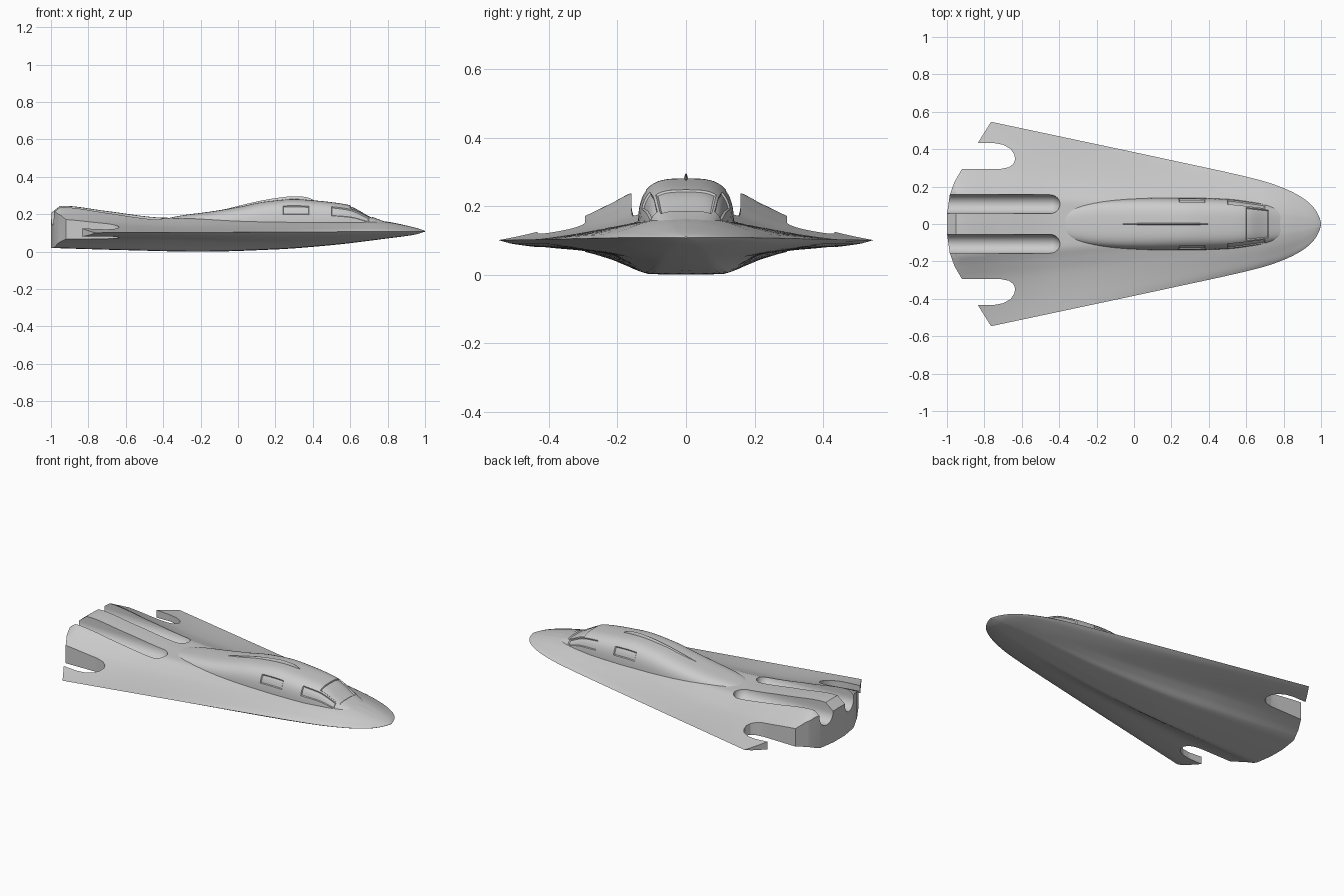
import bpy, bmesh, math
from mathutils import Matrix

if "Cube" in bpy.data.objects:
    bpy.data.objects.remove(bpy.data.objects["Cube"])


def smooth_curve(pts):
    """Monotone cubic through (position, value) points."""
    d = [(b[1] - a[1]) / (b[0] - a[0]) for a, b in zip(pts, pts[1:])]
    m = [d[0]] + [0 if a * b <= 0 else 2 * a * b / (a + b) for a, b in zip(d, d[1:])] + [d[-1]]

    def f(x):
        x = min(max(x, pts[0][0]), pts[-1][0])
        i = next(k for k in range(len(d)) if x <= pts[k + 1][0])
        h = pts[i + 1][0] - pts[i][0]
        t = (x - pts[i][0]) / h
        return (pts[i][1] * (2 * t**3 - 3 * t**2 + 1) + pts[i + 1][1] * (3 * t**2 - 2 * t**3)
                + h * m[i] * (t**3 - 2 * t**2 + t) + h * m[i + 1] * (t**3 - t**2))
    return f


def loft(bm, rings, closed):
    """Skin rings of points; returns the grid of side faces."""
    vs = [[bm.verts.new(p) for p in r] for r in rings]
    n = len(vs[0])
    grid = [[bm.faces.new((a[j], a[(j + 1) % n], b[(j + 1) % n], b[j]))
             for j in range(n if closed else n - 1)] for a, b in zip(vs, vs[1:])]
    if closed:
        bm.faces.new(vs[0])
        bm.faces.new(vs[-1])
    bmesh.ops.recalc_face_normals(bm, faces=bm.faces[:])
    return grid


def make(name, bm):
    me = bpy.data.meshes.new(name)
    bm.to_mesh(me)
    bm.free()
    ob = bpy.data.objects.new(name, me)
    bpy.context.collection.objects.link(ob)
    return ob


def activate(ob):
    bpy.ops.object.select_all(action='DESELECT')
    ob.select_set(True)
    bpy.context.view_layer.objects.active = ob


def cut(ob, cutter):
    mod = ob.modifiers.new("cut", 'BOOLEAN')
    mod.operation, mod.solver, mod.object = 'DIFFERENCE', 'EXACT', cutter
    activate(ob)
    bpy.ops.object.modifier_apply(modifier=mod.name)
    bpy.data.objects.remove(cutter)


def shade(ob, angle):
    activate(ob)
    bpy.ops.object.shade_smooth_by_angle(angle=math.radians(angle))


# Hull: outline, spine and keel along the length
width = smooth_curve([(-1.06, .609), (-.4, .469), (.2, .341), (.6, .253), (.7, .227), (.8, .192),
                      (.88, .153), (.94, .11), (.975, .068), (.993, .03), (1, .004)])
spine = smooth_curve([(-1.06, .18), (-1, .205), (-.945, .246), (-.7, .217), (-.4, .182), (0, .176),
                      (.4, .174), (.7, .17), (.8, .16), (.9, .14), (.97, .122), (1, .111)])
keel = smooth_curve([(-1.06, .022), (-1, .02), (-.6, .008), (-.2, 0), (.2, .012), (.5, .035),
                     (.8, .071), (.95, .092), (1, .107)])
edge = smooth_curve([(-1.06, .1), (0, .104), (1, .109)])
ts = [0, .25, .38, .54, .75, .93, 1]
top_rear, top_nose, low_rear, low_nose = [smooth_curve(list(zip(ts, v))) for v in (
    [1, .97, .73, .44, .2, .05, 0], [1, .95, .87, .72, .44, .17, 0],
    [1, .98, .66, .37, .25, .11, 0], [1, .96, .87, .72, .46, .18, 0])]

N = 28
rings = []
xs = [-1.06 + 1.9 * i / 70 for i in range(70)] + [.84 + .16 * math.sin(i * math.pi / 48) for i in range(25)]
for x in xs:
    w, e = width(x), edge(x)
    k = min(max((x + .3) / 1.0, 0), 1)
    ring = []
    for i in range(4 * N):
        side = (i // N) % 4
        u = (i % N) / N
        t = [1 - u, -u, u - 1, u][side]
        a = abs(t)
        if side < 2:
            z = e + (spine(x) - e) * ((1 - k) * top_rear(a) + k * top_nose(a))
        else:
            z = e - (e - keel(x)) * ((1 - k) * low_rear(a) + k * low_nose(a))
        ring.append((x, t * w, z))
    rings.append(ring)
bm = bmesh.new()
loft(bm, rings, True)
hull = make("hull", bm)

# Tail outline with swept wing tips and rounded notches
half = [(-.70, .65), (-.765, .545), (-.835, .433), (-.75, .433), (-.70, .424), (-.66, .402), (-.64, .372),
        (-.635, .345), (-.645, .32), (-.67, .303), (-.71, .295), (-.92, .294), (-.96, .225), (-.985, .155), (-1, .05)]
outline = half + [(x, -y) for x, y in reversed(half)] + [(-1.3, -.65), (-1.3, .65)]
bm = bmesh.new()
face = bm.faces.new([bm.verts.new((x, y, -.2)) for x, y in outline])
ext = bmesh.ops.extrude_face_region(bm, geom=[face])
bmesh.ops.translate(bm, vec=(0, 0, .7), verts=[v for v in ext['geom'] if isinstance(v, bmesh.types.BMVert)])
bmesh.ops.recalc_face_normals(bm, faces=bm.faces[:])
cut(hull, make("tail_cutter", bm))

# Two round-ended channels in the rear deck
for s in (1, -1):
    bm = bmesh.new()
    M = 28
    prof = [(-1.3, 1)] + [(-.45 + .055 * math.sin(i * math.pi / 20), math.cos(i * math.pi / 20)) for i in range(10)]
    rings = []
    for x, r in prof:
        ring = []
        for j in range(M):
            a = 2 * math.pi * j / M
            c, q = math.cos(a), math.sin(a)
            z = .195 + (.2 if q > .01 else 0) + .06 * r * q - .02 * (x + .7)
            ring.append((x, s * .107 + .052 * r * c, z))
        rings.append(ring)
    loft(bm, rings, True)
    cut(hull, make("channel_cutter", bm))
shade(hull, 32)


# Canopy and its crest: rounded arches lofted along the length
def arches(stations, step, power, base, cols):
    wf = smooth_curve([(x, w) for x, w, z in stations])
    zf = smooth_curve([(x, z) for x, w, z in stations])
    x0, x1 = stations[0][0], stations[-1][0]
    n = round((x1 - x0) / step)
    rings = []
    for i in range(n + 1):
        x = x0 + (x1 - x0) * i / n
        ring = []
        for j in range(cols + 1):
            a = math.pi * j / cols
            c = math.cos(a)
            ring.append((x, math.copysign(abs(c) ** power, c) * wf(x),
                         base + (zf(x) - base) * max(math.sin(a), 0) ** power))
        rings.append(ring)
    bm = bmesh.new()
    return bm, loft(bm, rings, True)


bm, grid = arches([(-.44, .045, .165), (-.3, .105, .194), (-.15, .127, .214), (0, .136, .239), (.15, .14, .268),
                   (.3, .14, .281), (.42, .137, .273), (.52, .132, .262), (.6, .122, .248), (.72, .102, .186),
                   (.8, .075, .155)], .02, .6, .12, 30)


def window(x0, x1, cols):
    rows = range(round((x0 + .44) / .02), round((x1 + .44) / .02))
    bmesh.ops.inset_region(bm, faces=[grid[i][j] for i in rows for j in cols], thickness=.004, depth=-.006,
                           use_even_offset=True, use_boundary=True)


# Windshield, its side panes and the cabin side windows
window(.6, .72, range(9, 21))
for flip in (False, True):
    for x0, x1, cols in ((.5, .7, range(3, 8)), (.24, .38, range(3, 7))):
        window(x0, x1, [29 - j for j in cols] if flip else cols)
shade(make("canopy", bm), 30)

bm, _ = arches([(-.12, .003, .215), (0, .009, .244), (.1, .012, .268), (.2, .013, .286), (.3, .012, .296),
                (.36, .008, .293), (.42, .003, .268)], .02, 1.1, .2, 12)
shade(make("canopy_crest", bm), 40)
